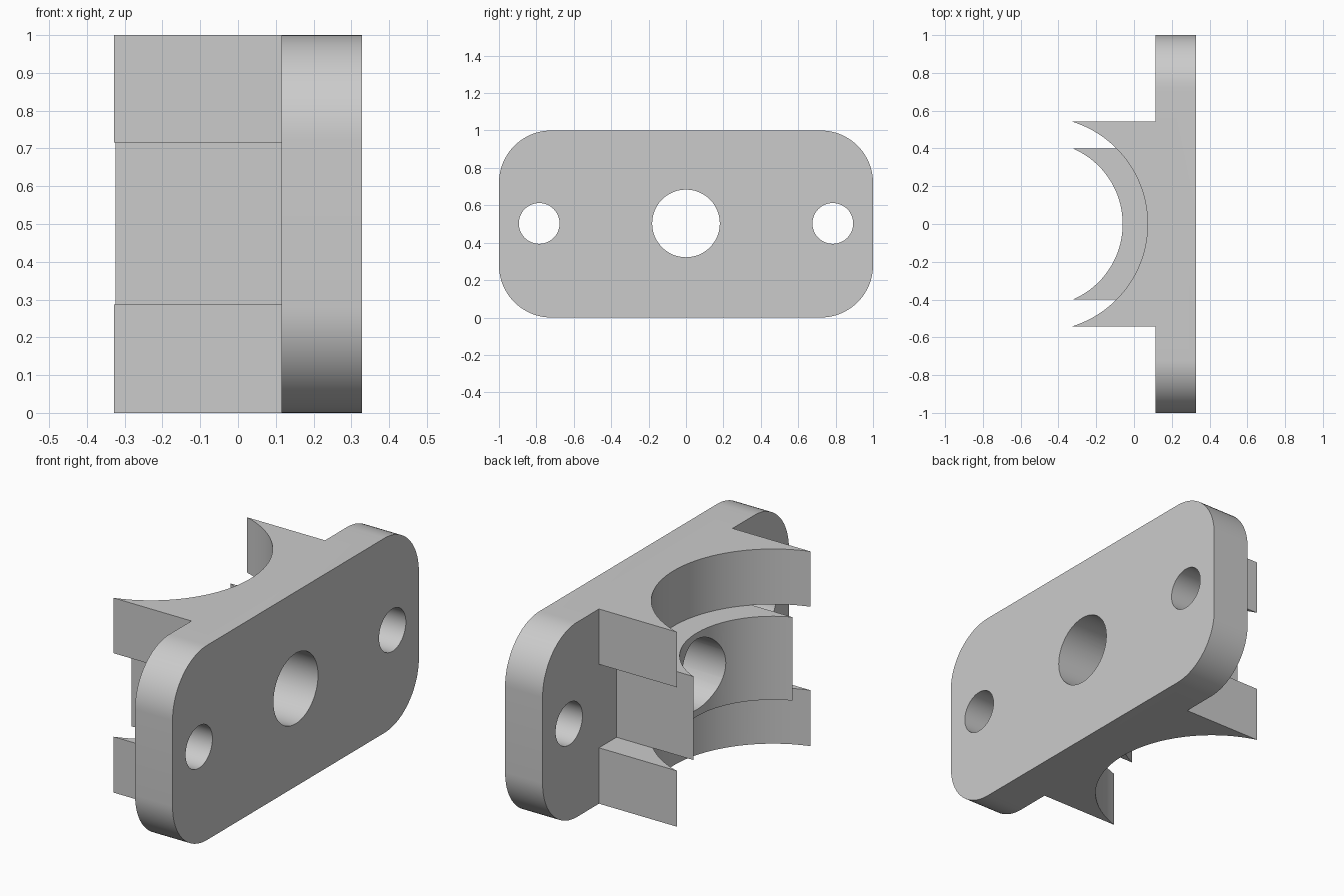
import bpy, bmesh
from math import cos, sin, pi, asin

if "Cube" in bpy.data.objects:
    bpy.data.objects.remove(bpy.data.objects["Cube"], do_unlink=True)

grey = bpy.data.materials.new("plain grey")
grey.use_nodes = True
grey.diffuse_color = (0.6, 0.6, 0.6, 1)
grey.node_tree.nodes["Principled BSDF"].inputs["Base Color"].default_value = (0.6, 0.6, 0.6, 1)

PLATE_BACK, PLATE_FACE = 0.115, 0.328
ARC_X = -0.495  # axis shared by both cradle curves


def arc(cx, cy, r, a0, a1, n):
    return [(cx + r * cos(a0 + (a1 - a0) * i / n), cy + r * sin(a0 + (a1 - a0) * i / n))
            for i in range(n + 1)]


def prism(name, profile, axis, lo, hi):
    """Extrude a closed profile: (y, z) along x, or (x, y) along z."""
    place = (lambda p, d: (d, *p)) if axis == "x" else (lambda p, d: (*p, d))
    bm = bmesh.new()
    base = bm.faces.new([bm.verts.new(place(p, lo)) for p in profile])
    ext = bmesh.ops.extrude_face_region(bm, geom=[base])
    shift = place((0, 0), hi - lo)
    bmesh.ops.translate(bm, vec=shift, verts=[v for v in ext["geom"] if isinstance(v, bmesh.types.BMVert)])
    bmesh.ops.recalc_face_normals(bm, faces=bm.faces)
    mesh = bpy.data.meshes.new(name)
    bm.to_mesh(mesh)
    bm.free()
    mesh.materials.append(grey)
    obj = bpy.data.objects.new(name, mesh)
    bpy.context.collection.objects.link(obj)
    return obj


def combine(target, tool, operation):
    mod = target.modifiers.new(operation, "BOOLEAN")
    mod.operation, mod.solver, mod.object = operation, "EXACT", tool
    bpy.context.view_layer.objects.active = target
    bpy.ops.object.modifier_apply(modifier=mod.name)
    bpy.data.objects.remove(tool, do_unlink=True)


# Mounting plate with rounded corners
r = 0.28
outline = []
for k, (cy, cz) in enumerate([(1 - r, 1 - r), (r - 1, 1 - r), (r - 1, r), (1 - r, r)]):
    outline += arc(cy, cz, r, k * pi / 2, (k + 1) * pi / 2, 20)
bracket = prism("mounting_bracket", outline, "x", PLATE_BACK, PLATE_FACE)

# Cradle bands: wide ones at the top and bottom, a tighter one between them
wide, tight = (0.567, 0.542), (0.435, 0.4)
for name, (radius, half), lo, hi in [("lower_band", wide, 0, 0.287),
                                     ("middle_band", tight, 0.287, 0.716),
                                     ("upper_band", wide, 0.716, 1)]:
    a = asin(half / radius)
    root = PLATE_BACK + 0.1
    profile = arc(ARC_X, 0, radius, -a, a, 48) + [(root, half), (root, -half)]
    combine(bracket, prism(name, profile, "z", lo, hi), "UNION")

# Centre bore and the two bolt holes
for y, radius in [(0, 0.181), (-0.785, 0.109), (0.785, 0.109)]:
    circle = arc(y, 0.503, radius, 0, 2 * pi, 48)[:-1]
    combine(bracket, prism("hole_cutter", circle, "x", -1, 1), "DIFFERENCE")

bpy.ops.object.select_all(action="DESELECT")
bracket.select_set(True)
bpy.context.view_layer.objects.active = bracket
bpy.ops.object.shade_smooth_by_angle(angle=pi / 6)
